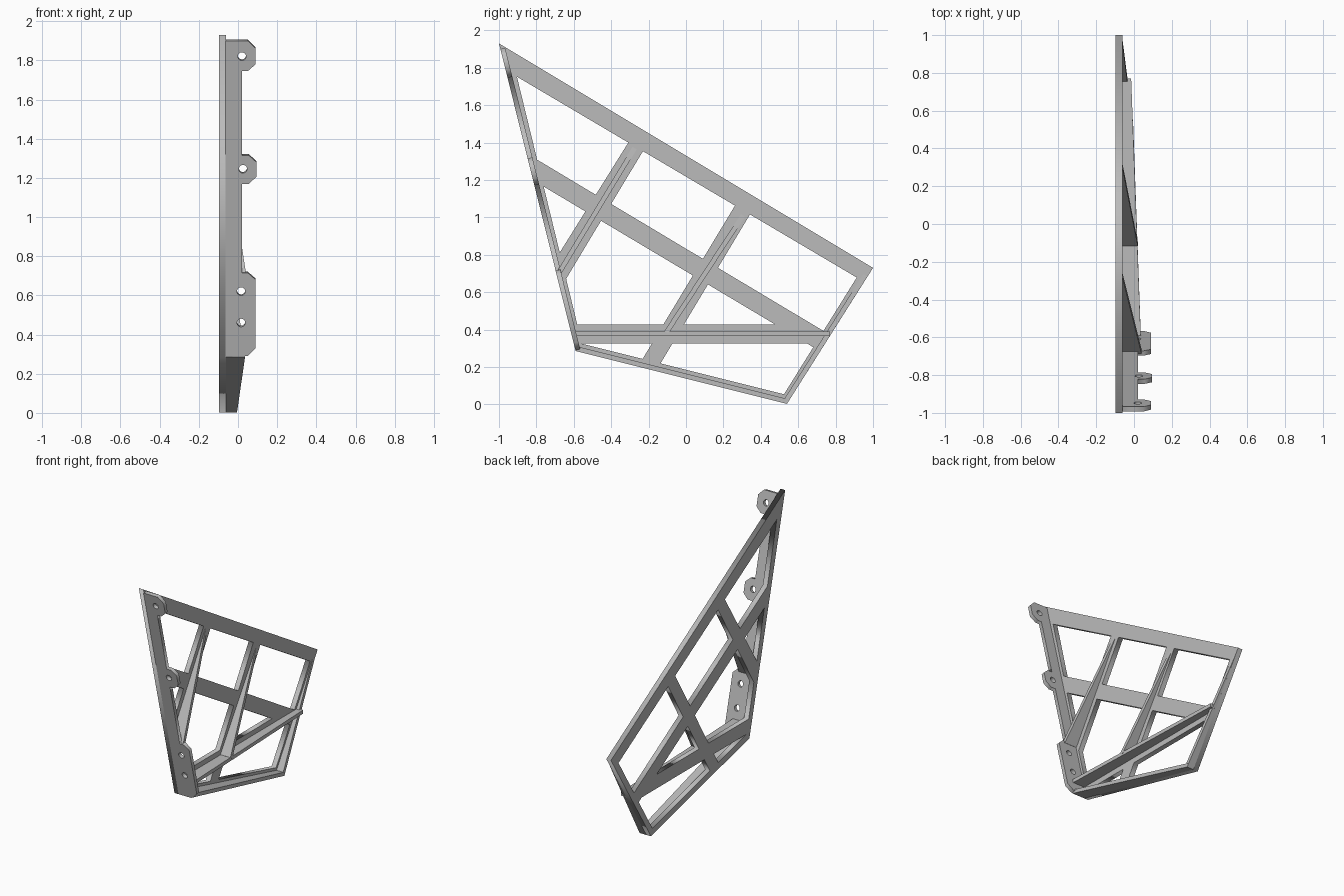
import bpy, bmesh, math
from mathutils import Vector, Matrix

cube = bpy.data.objects.get("Cube")
if cube:
    bpy.data.objects.remove(cube, do_unlink=True)

grey = bpy.data.materials.new("light grey")
grey.use_nodes = True
grey.diffuse_color = (0.5, 0.5, 0.5, 1)
grey.node_tree.nodes["Principled BSDF"].inputs["Base Color"].default_value = (0.5, 0.5, 0.5, 1)

BACK, FACE = -0.097, -0.06      # x of the two sides of the flat lattice
WALL = 0.026                    # thickness of the upright ribs


def add_object(name, bm):
    bmesh.ops.remove_doubles(bm, verts=bm.verts, dist=1e-5)
    bmesh.ops.recalc_face_normals(bm, faces=bm.faces)
    mesh = bpy.data.meshes.new(name)
    bm.to_mesh(mesh)
    bm.free()
    mesh.materials.append(grey)
    obj = bpy.data.objects.new(name, mesh)
    bpy.context.collection.objects.link(obj)
    return obj


def sheet(name, loops, thickness, matrix):
    """Extruded flat outline; every loop after the first is a hole."""
    curve = bpy.data.curves.new(name + "_outline", 'CURVE')
    curve.dimensions = '2D'
    curve.fill_mode = 'BOTH'
    curve.extrude = thickness / 2
    for loop in loops:
        spline = curve.splines.new('POLY')
        spline.points.add(len(loop) - 1)
        for point, (u, v) in zip(spline.points, loop):
            point.co = (u, v, 0, 1)
        spline.use_cyclic_u = True
    helper = bpy.data.objects.new(name + "_helper", curve)
    bpy.context.collection.objects.link(helper)
    deps = bpy.context.evaluated_depsgraph_get()
    mesh = bpy.data.meshes.new_from_object(helper.evaluated_get(deps))
    bm = bmesh.new()
    bm.from_mesh(mesh)
    bm.transform(matrix)
    bpy.data.objects.remove(helper, do_unlink=True)
    bpy.data.curves.remove(curve)
    bpy.data.meshes.remove(mesh)
    return add_object(name, bm)


def cross(a, b):
    """Meeting point of two lines, each given by two points."""
    (p, q), (r, s) = a, b
    p, d, r, e = Vector(p), Vector(q) - Vector(p), Vector(r), Vector(s) - Vector(r)
    t = ((r.x - p.x) * e.y - (r.y - p.y) * e.x) / (d.x * e.y - d.y * e.x)
    return tuple(p + d * t)


def rib(name, start, end, h0, h1, side=0.0):
    """Upright wall on the lattice, tapering from x = h0 to x = h1."""
    a, b = Vector(start), Vector(end)
    d = (b - a).normalized()
    n = Vector((-d.y, d.x)) * WALL
    bm = bmesh.new()
    verts = []
    for p, h in ((a, h0), (b, h1)):
        for x, k in ((FACE - 0.005, -0.5), (FACE - 0.005, 0.5), (h, 0.5), (h, -0.5)):
            q = p + n * (k + side)
            verts.append(bm.verts.new((x, q.x, q.y)))
    bm.faces.new(verts[:4])
    bm.faces.new(verts[4:])
    for i in range(4):
        j = (i + 1) % 4
        bm.faces.new((verts[i], verts[j], verts[4 + j], verts[4 + i]))
    return add_object(name, bm)


# Outer corners of the lattice in (y, z)
top, back, foot, heel = (-1, 1.93), (1, 0.73), (0.54, 0.003), (-0.59, 0.285)

# Inner edges of all the bars
line = {
    "front": ((-0.904, 1.752), (-0.675, 0.812)),
    "top": ((-0.904, 1.752), (0.91, 0.68)),
    "back": ((0.945, 0.73), (0.73, 0.385)),
    "bottom": ((-0.57, 0.328), (0.54, 0.05)),
    "mid_up": ((-0.797, 1.309), (0.723, 0.40)),
    "mid_low": ((-0.77, 1.17), (0.477, 0.427)),
    "s1_left": ((-0.312, 1.394), (-0.675, 0.812)),
    "s1_right": ((-0.232, 1.351), (-0.637, 0.678)),
    "s2_left": ((0.259, 1.058), (-0.182, 0.326)),
    "s2_right": ((0.339, 1.01), (-0.072, 0.326)),
    "beam_up": ((0, 0.427), (1, 0.427)),
    "beam_low": ((0, 0.326), (1, 0.326)),
}
# Openings, each named by the edges that go round it
openings = [
    "front top s1_left mid_up",
    "top s1_right mid_up s2_left",
    "top s2_right mid_up back",
    "front mid_low s1_left",
    "front s1_right mid_low s2_left beam_up",
    "s2_right mid_low beam_up",
    "s2_right beam_low mid_low back bottom",
    "beam_low s2_left bottom",
]
loops = [[top, back, foot, heel]]
for text in openings:
    edges = [line[n] for n in text.split()]
    loops.append([cross(edges[i - 1], edges[i]) for i in range(len(edges))])
to_side = Matrix(((0, 0, 1, (BACK + FACE) / 2), (1, 0, 0, 0), (0, 1, 0, 0), (0, 0, 0, 1)))
sheet("lattice_panel", loops, FACE - BACK, to_side)

# Front flange with bolt tabs, drawn in (x, z) on the slanted front edge
profile = [(FACE - 0.005, 1.9), (0.05, 1.9), (0.09, 1.86), (0.09, 1.78), (0.05, 1.745), (0.02, 1.745),
           (0.02, 1.315), (0.055, 1.315), (0.094, 1.28), (0.094, 1.205), (0.055, 1.17), (0.02, 1.17),
           (0.02, 0.715), (0.05, 0.715), (0.09, 0.68), (0.09, 0.33), (0.05, 0.29), (FACE - 0.005, 0.285)]
holes = [[(x + 0.021 * math.cos(math.tau * i / 20), z + 0.021 * math.sin(math.tau * i / 20))
          for i in range(20)]
         for x, z in ((0.02, 1.82), (0.025, 1.245), (0.016, 0.62), (0.016, 0.46))]
lean = (heel[0] - top[0]) / (heel[1] - top[1])
inward = Vector((0, 1, -lean)).normalized()
start_y = top[0] - lean * top[1] + inward.y * WALL / 2
to_front = Matrix(((1, 0, 0, 0),
                   (0, lean, inward.y, start_y),
                   (0, 1, inward.z, inward.z * WALL / 2),
                   (0, 0, 0, 1)))
sheet("front_flange", [profile, *holes], WALL, to_front)

# Tapered stiffening ribs
rib("front_strut_rib", (-0.275, 1.37), (-0.675, 0.71), FACE, 0.04)
rib("rear_strut_rib", (0.305, 1.01), (-0.105, 0.385), FACE, 0.02)
rib("beam_rib", (-0.595, 0.378), (0.77, 0.378), 0.036, -0.015)
rib("bottom_flange", heel, foot, 0.036, -0.005, 0.5)
rib("rear_flange", (0.97, 0.683), foot, FACE, -0.005, -0.5)
